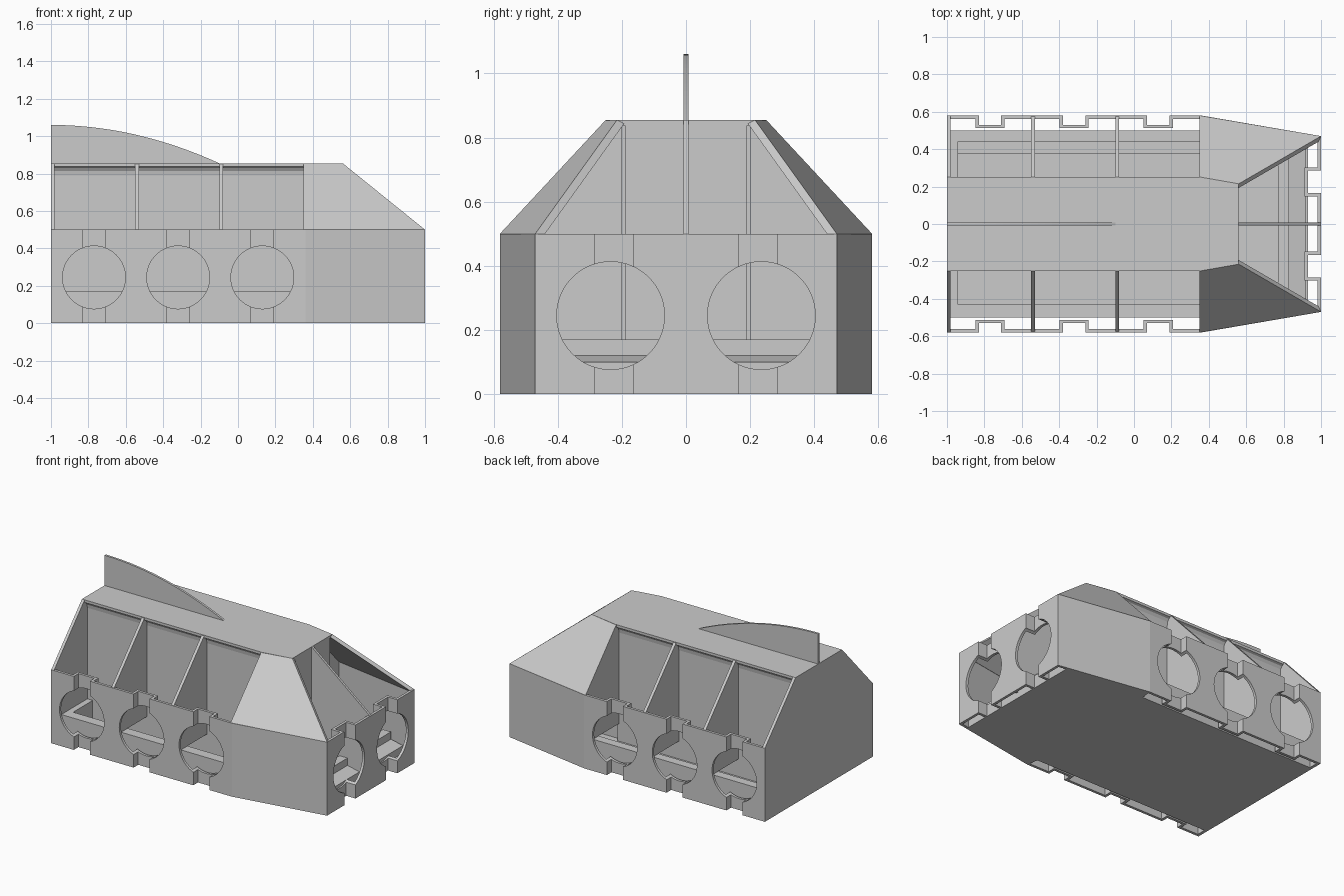
import bpy, bmesh, math
from mathutils import Vector, Matrix

if "Cube" in bpy.data.objects:
    bpy.data.objects.remove(bpy.data.objects["Cube"])


def finish(name, bm):
    bmesh.ops.recalc_face_normals(bm, faces=bm.faces)
    me = bpy.data.meshes.new(name)
    bm.to_mesh(me)
    bm.free()
    ob = bpy.data.objects.new(name, me)
    bpy.context.collection.objects.link(ob)
    return ob


def slab(name, pts, vec):
    """Flat outline swept along a vector."""
    bm = bmesh.new()
    f = bm.faces.new([bm.verts.new(p) for p in pts])
    r = bmesh.ops.extrude_face_region(bm, geom=[f], use_keep_orig=True)
    new = [v for v in r['geom'] if isinstance(v, bmesh.types.BMVert)]
    bmesh.ops.translate(bm, vec=vec, verts=new)
    return finish(name, bm)


def box(name, x0, x1, y0, y1, z0, z1):
    return slab(name, [(x0, y0, z0), (x1, y0, z0), (x1, y1, z0), (x0, y1, z0)], (0, 0, z1 - z0))


def ribbon(name, path, t, h):
    """Thin upright wall of thickness t to the left of an open path."""
    p = [Vector(q) for q in path]
    inner = []
    for i, q in enumerate(p):
        n = []
        for a, b in ((i - 1, i), (i, i + 1)):
            if a >= 0 and b < len(p):
                d = (p[b] - p[a]).normalized()
                n.append(Vector((-d.y, d.x)))
        m = sum(n, Vector((0, 0))).normalized()
        inner.append(q + m * t / m.dot(n[0]))
    bm = bmesh.new()
    rows = [[bm.verts.new((a.x, a.y, 0)), bm.verts.new((a.x, a.y, h)),
             bm.verts.new((b.x, b.y, h)), bm.verts.new((b.x, b.y, 0))] for a, b in zip(p, inner)]
    for r, s in zip(rows, rows[1:]):
        for k in range(4):
            bm.faces.new((r[k], r[(k + 1) % 4], s[(k + 1) % 4], s[k]))
    bm.faces.new(rows[0])
    bm.faces.new(rows[-1])
    return finish(name, bm)


# Lower hull wall with vertical channels at every porthole
WX = (-0.77, -0.32, 0.13)
side = [(-1, -.58)]
for x in WX:
    side += [(x - .06, -.58), (x - .06, -.53), (x + .06, -.53), (x + .06, -.58)]
side += [(.36, -.58), (1, -.47), (1, -.285), (.93, -.285), (.93, -.165), (1, -.165)]
wall = ribbon("lower_wall", side + [(x, -y) for x, y in reversed(side)], .018, .5)

# Porthole cutters
bm = bmesh.new()
holes = [((x, 0, .245), 1.4, Matrix.Rotation(math.pi / 2, 4, 'X')) for x in WX]
holes += [((.95, y, .245), .2, Matrix.Rotation(math.pi / 2, 4, 'Y')) for y in (-.235, .235)]
for loc, depth, rot in holes:
    bmesh.ops.create_cone(bm, cap_ends=True, segments=64, radius1=.168, radius2=.168,
                          depth=depth, matrix=Matrix.Translation(loc) @ rot)
cutter = finish("porthole_cutter", bm)
cutter.hide_render = True
cutter.hide_viewport = True
mod = wall.modifiers.new("portholes", 'BOOLEAN')
mod.object = cutter
mod.operation = 'DIFFERENCE'
mod.solver = 'EXACT'

# Back wall and roof
slab("back_wall", [(-1, -.58, 0), (-1, .58, 0), (-1, .58, .5), (-1, .25, .855),
                   (-1, -.25, .855), (-1, -.58, .5)], (.02, 0, 0))
slab("roof", [(-1, -.25, .855), (.36, -.25, .855), (.56, -.215, .855),
              (.56, .215, .855), (.36, .25, .855), (-1, .25, .855)], (0, 0, -.018))

for s, tag in ((-1, "front"), (1, "rear")):
    # Sloped nose cheeks
    slab(tag + "_nose_cheek", [(.35, s * .58, .5), (1, s * .47, .5), (.56, s * .215, .855),
                               (.35, s * .25, .855)], (0, -s * .022, -.012))
    # Bay dividers, each with a sloped outer edge
    for i, x in enumerate((-.55, -.1, .35)):
        slab(f"{tag}_bay_divider_{i}", [(x, s * .565, .17), (x, s * .565, .5), (x, s * .575, .5),
                                        (x, s * .25, .85), (x, s * .2, .85), (x, s * .2, .17)],
             (.02, 0, 0))

# Central core with coved top edges
half = [(.22, .04), (.22, .79)] + [
    (.25 - .03 * math.cos(a), .79 + .047 * math.sin(a)) for a in (math.pi / 6, math.pi / 3, math.pi / 2)]
prof = half + [(-y, z) for y, z in reversed(half)]
slab("core", [(-.98, y, z) for y, z in prof], (1.34, 0, 0))
box("core_front", .35, .56, -.19, .19, .04, .838)

# Nose window divider
slab("nose_divider", [(.55, -.008, .04), (.985, -.008, .04), (.985, -.008, .5),
                      (1, -.008, .5), (.56, -.008, .855), (.55, -.008, .855)], (0, .016, 0))

# Floor tray with raised rims and a rear step
slab("floor", [(-1, -.5, 0), (.35, -.5, 0), (.36, -.57, 0), (.93, -.47, 0),
               (.93, .47, 0), (.36, .57, 0), (.35, .5, 0), (-1, .5, 0)], (0, 0, .05))
box("front_rim", -.98, .83, -.485, -.43, 0, .17)
box("front_rim_edge", -.98, .36, -.5, -.43, 0, .17)
box("rear_rim", -.98, .36, .44, .5, 0, .17)
box("rear_step", -.98, .83, .375, .44, 0, .12)
box("back_rim", -.98, -.94, -.43, .44, 0, .17)
box("nose_rim", .77, .83, -.46, .46, 0, .17)
slab("nose_toe", [(.83, -.46, .03), (.92, -.46, .03), (.92, -.46, .10), (.83, -.46, .12)], (0, .92, 0))

# Curved roof fin
arc = [(-1 + .9 * i / 24, -.0075, .855 + .205 * (1 - (i / 24) ** 2)) for i in range(25)]
slab("roof_fin", [(-1, -.0075, .85)] + arc + [(-.1, -.0075, .85)], (0, .015, 0))
